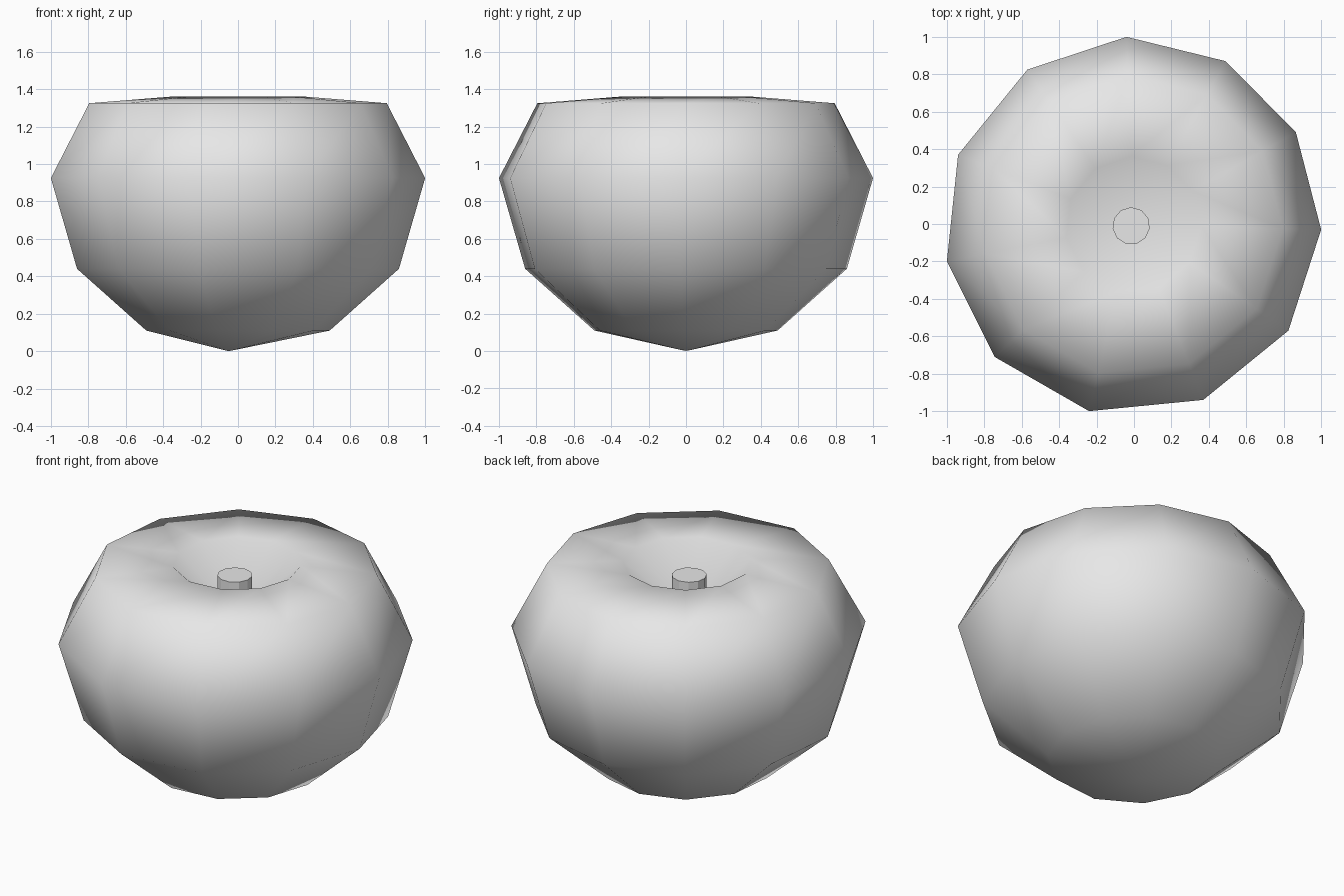
import bpy
import bmesh
from mathutils import Vector

default_cube = bpy.data.objects.get("Cube")
if default_cube:
    bpy.data.objects.remove(default_cube)

# One plain grey for the whole fruit
grey = bpy.data.materials.new("plain_grey")
grey.use_nodes = True
grey.diffuse_color = (0.8, 0.8, 0.8, 1)
grey.node_tree.nodes["Principled BSDF"].inputs["Base Color"].default_value = grey.diffuse_color


def add_object(name, bm):
    """Turn a bmesh into a grey object and make it the active selection."""
    bmesh.ops.recalc_face_normals(bm, faces=bm.faces)
    mesh = bpy.data.meshes.new(name)
    bm.to_mesh(mesh)
    bm.free()
    mesh.materials.append(grey)
    obj = bpy.data.objects.new(name, mesh)
    bpy.context.collection.objects.link(obj)
    bpy.ops.object.select_all(action='DESELECT')
    obj.select_set(True)
    bpy.context.view_layer.objects.active = obj
    return obj


# Slightly uneven outline at the widest height
outline = [(1, -.03), (.865, .49), (.49, .87), (-.04, 1), (-.57, .825), (-.94, .37),
           (-1, -.2), (-.745, -.71), (-.24, -1), (.37, -.94), (.825, -.57)]
# Outline scale and height, from the underside up to the rim of the dimple
profile = [(.49, .11), (.86, .44), (1, .925), (.795, 1.325), (.36, 1.36)]

# Fruit body: stacked rings closed by a bottom point and a sunken top point
bm = bmesh.new()
rings = [[bm.verts.new((x * s, y * s, z)) for x, y in outline] for s, z in profile]
bottom = bm.verts.new((-.05, 0, 0))
dimple = bm.verts.new((-.015, -.01, 1.05))
count = len(outline)
for i in range(count):
    j = (i + 1) % count
    bm.faces.new((bottom, rings[0][j], rings[0][i]))
    bm.faces.new((dimple, rings[-1][i], rings[-1][j]))
    for low, high in zip(rings, rings[1:]):
        bm.faces.new((low[i], low[j], high[j], high[i]))
add_object("fruit_body", bm)
bpy.ops.object.shade_smooth()

# Short stem standing in the dimple
bm = bmesh.new()
bottom_z, top_z = 1.05, 1.287
bmesh.ops.create_cone(bm, cap_ends=True, segments=11, radius1=.1, radius2=.1,
                      depth=top_z - bottom_z)
bmesh.ops.translate(bm, verts=bm.verts, vec=Vector((-.015, -.01, (bottom_z + top_z) / 2)))
add_object("stem", bm)
bpy.ops.object.shade_smooth_by_angle()
